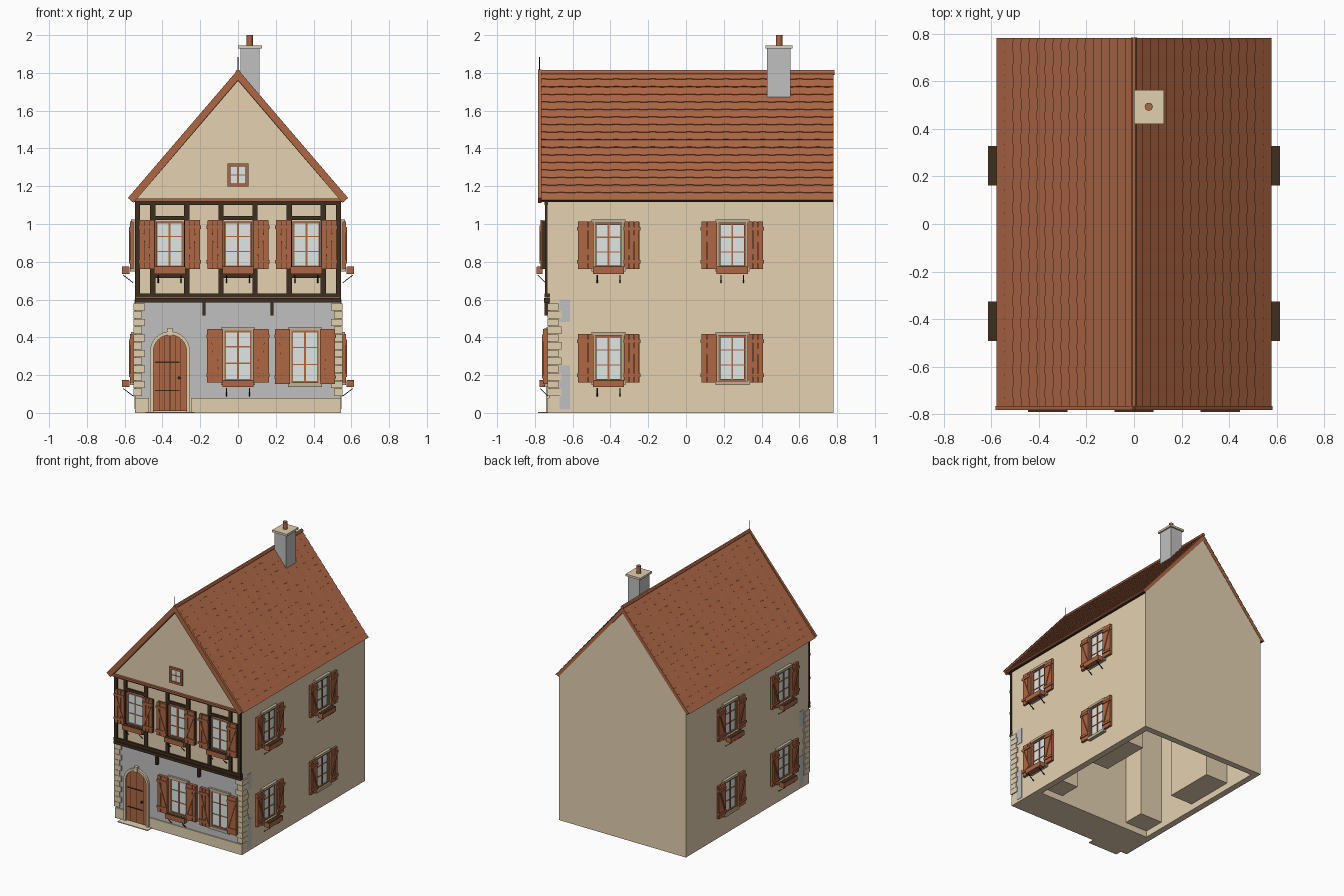
import bpy, bmesh, math
from mathutils import Matrix, Vector

if "Cube" in bpy.data.objects:
    bpy.data.objects.remove(bpy.data.objects["Cube"])


def mat(name, *rgb):
    m = bpy.data.materials.new(name)
    m.diffuse_color = (*rgb, 1)
    m.use_nodes = True
    m.node_tree.nodes["Principled BSDF"].inputs["Base Color"].default_value = m.diffuse_color
    return m


PLASTER = mat("tan plaster", 0.78, 0.635, 0.435)
STONE = mat("beige stone", 0.75, 0.63, 0.43)
SURROUND = mat("weathered stone", 0.52, 0.45, 0.32)
GREY = mat("grey render", 0.53, 0.53, 0.53)
TILE = mat("terracotta tile", 0.42, 0.135, 0.06)
WOOD = mat("red brown wood", 0.42, 0.135, 0.058)
DARK = mat("dark timber", 0.05, 0.026, 0.013)
IRON = mat("black iron", 0.03, 0.025, 0.02)
GLASS = mat("pale glass", 0.74, 0.81, 0.78)
I = Matrix.Identity(4)


def finish(name, bm, m, M=I, smooth=False):
    bmesh.ops.recalc_face_normals(bm, faces=bm.faces)
    me = bpy.data.meshes.new(name)
    bm.to_mesh(me)
    bm.free()
    me.transform(M)
    me.materials.append(m)
    ob = bpy.data.objects.new(name, me)
    bpy.context.collection.objects.link(ob)
    if smooth:
        bpy.context.view_layer.objects.active = ob
        ob.select_set(True)
        bpy.ops.object.shade_smooth_by_angle()
        ob.select_set(False)
    return ob


def boxes(name, m, items, M=I):
    """Each item is x0, x1, y0, y1, z0, z1 and an optional (axis, angle) tilt about its middle."""
    bm = bmesh.new()
    for it in items:
        x0, x1, y0, y1, z0, z1 = it[:6]
        T = Matrix.Translation(((x0 + x1) / 2, (y0 + y1) / 2, (z0 + z1) / 2))
        if len(it) > 6:
            T = T @ Matrix.Rotation(it[7], 4, it[6])
        bmesh.ops.create_cube(bm, size=1, matrix=T @ Matrix.Diagonal((x1 - x0, y1 - y0, z1 - z0, 1)))
    return finish(name, bm, m, M)


def prism(name, m, pts, y0, y1):
    """Outline in x and z, extruded along y."""
    bm = bmesh.new()
    f = bm.faces.new([bm.verts.new((x, y0, z)) for x, z in pts])
    r = bmesh.ops.extrude_face_region(bm, geom=[f])
    bmesh.ops.translate(bm, vec=(0, y1 - y0, 0), verts=[v for v in r["geom"] if isinstance(v, bmesh.types.BMVert)])
    return finish(name, bm, m)


def rod(name, m, r, length, M, n=16):
    bm = bmesh.new()
    bmesh.ops.create_cone(bm, cap_ends=True, segments=n, radius1=r, radius2=r, depth=length)
    return finish(name, bm, m, M, True)


# walls around a hollow room, with a thick front and the attic above
boxes("back_wall", PLASTER, [(-0.545, 0.545, 0.73, 0.78, 0, 1.05)])
boxes("side_walls", PLASTER, [(s * 0.52 - 0.025, s * 0.52 + 0.025, -0.72, 0.78, 0, 1.05) for s in (-1, 1)])
boxes("front_wall", PLASTER, [(-0.545, 0.545, -0.72, -0.45, 0, 1.05)])
prism("attic", PLASTER, [(-0.545, 1.05), (0.545, 1.05), (0.545, 1.13), (0, 1.765), (-0.545, 1.13)], -0.72, 0.78)
boxes("window_niches", PLASTER, [(s * 0.41 - 0.11, s * 0.41 + 0.11, y - w, y + w, 0.05, 1.02)
                                 for s in (-1, 1) for y, w in ((-0.40, 0.12), (0.26, 0.20))])

# ground floor front
boxes("grey_front", GREY, [(-0.545, 0.545, -0.724, -0.716, 0.08, 0.60)])
boxes("plinth", STONE, [(-0.25, 0.545, -0.732, -0.71, 0, 0.08), (-0.545, -0.47, -0.732, -0.71, 0, 0.08)])
boxes("grey_patches", GREY, [(s * 0.545 - 0.003, s * 0.545 + 0.003, -0.67, -0.615, a, b)
                             for s in (-1, 1) for a, b in ((0.02, 0.25), (0.48, 0.6))])
quoins = []
for i in range(12):
    z, w = 0.09 + i * 0.041, 0.06 if i % 2 else 0.045
    for s in (-1, 1):
        a, b = sorted((s * 0.553, s * (0.553 - w)))
        quoins.append((a, b, -0.734, -0.72 + 0.105 - w, z, z + 0.039))
boxes("quoins", STONE, quoins)

# jettied upper floor and gable
boxes("upper_front", PLASTER, [(-0.543, 0.543, -0.735, -0.70, 0.59, 1.13)])
prism("front_gable", PLASTER, [(-0.54, 1.13), (0.54, 1.13), (0, 1.765)], -0.755, -0.70)
boxes("gable_eave_strip", TILE, [(-0.56, 0.56, -0.772, -0.73, 1.118, 1.134)])
WX = (-0.362, 0, 0.362)
beams = [(-0.546, 0.546, -0.752, -0.72, 0.585, 0.607), (-0.546, 0.546, -0.748, -0.72, 0.610, 0.632),
         (-0.546, 0.546, -0.748, -0.73, 1.10, 1.118)]
beams += [(s * 0.533 - 0.013, s * 0.533 + 0.013, -0.746, -0.732, 0.63, 1.11) for s in (-1, 1)]
for x in WX:
    beams += [(x + s * 0.09 - 0.014, x + s * 0.09 + 0.014, -0.745, -0.732, 0.63, 1.11) for s in (-1, 1)]
    beams += [(x - 0.09, x + 0.09, -0.745, -0.732, z, z + 0.022) for z in (0.715, 1.02)]
boxes("timber_frame", DARK, beams)
boxes("corbels", DARK, [(s * 0.18 - 0.008, s * 0.18 + 0.008, -0.75, -0.71, 0.515, 0.59) for s in (-1, 1)])


def window(name, M, z0, z1, box=True, surround=True, half=0.165, out=0.0, back_mat=WOOD):
    """Local frame: x along the wall, -y outwards; out pushes the shutters forward."""
    w = 0.068
    boxes(name + "_glass", GLASS, [(-w, w, -0.006, 0.004, z0, z1)], M)
    h = z1 - z0
    sash = [(s * w - 0.005, s * w + 0.005, -0.014, 0, z0, z1) for s in (-1, 1)]
    sash += [(-w, w, -0.014, 0, z - 0.005, z + 0.005) for z in (z0 + 0.005, z1 - 0.005)]
    sash += [(-0.005, 0.005, -0.012, 0, z0, z1)]
    sash += [(-w, w, -0.010, 0, z - 0.003, z + 0.003) for z in (z0 + h * 0.35, z0 + h * 0.68)]
    boxes(name + "_sash", WOOD, sash, M)
    if surround:
        boxes(name + "_surround", SURROUND, [(-0.09, 0.09, -0.022, 0, z1, z1 + 0.018),
              (-0.09, 0.09, -0.026, 0, z0 - 0.022, z0)]
              + [(s * 0.081 - 0.009, s * 0.081 + 0.009, -0.016, 0, z0, z1) for s in (-1, 1)], M)
    # plank shutters with ledges and a diagonal brace
    planks, back = [], []
    for s in (-1, 1):
        a, b = 0.08, half - 0.002
        p = (b - a) / 3
        for i in range(3):
            c = s * (a + p * (i + 0.5))
            planks.append((c - p / 2 + 0.001, c + p / 2 - 0.001, -0.026 - out, -0.014 - out, z0 - 0.008, z1 + 0.008))
        lo, hi = sorted((s * a, s * (b + 0.005)))
        back.append((min(s * a, s * b), max(s * a, s * b), -0.018 - out, -0.008, z0 - 0.008, z1 + 0.006))
        for z in (z0 + 0.03, z1 - 0.03):
            planks.append((lo, hi, -0.033 - out, -0.02 - out, z - 0.009, z + 0.009))
        c, ang = s * (a + b) / 2, math.atan2(b - a - 0.018, h - 0.07)
        planks.append((c - 0.006, c + 0.006, -0.032 - out, -0.02 - out, z0 + 0.03, z1 - 0.03, 'Y', s * ang))
    boxes(name + "_shutters", WOOD, planks, M)
    boxes(name + "_shutter_backs", back_mat, back, M)
    if box:
        zb = z0 - 0.034
        boxes(name + "_flower_box", WOOD, [(-0.083, 0.083, -0.070, -0.030, zb, zb + 0.036)], M)
        boxes(name + "_soil", DARK, [(-0.081, 0.081, -0.068, -0.032, zb + 0.034, zb + 0.038)], M)
        boxes(name + "_brackets", IRON, [(s * 0.06 - 0.003, s * 0.06 + 0.003, -0.07, -0.002, zb - 0.029, zb - 0.025,
              'X', -0.65) for s in (-1, 1)], M)


for i, x in enumerate(WX):
    window(f"upper_front_window_{i}", Matrix.Translation((x, -0.737, 0)) @ Matrix.Diagonal((1, 0.76, 1, 1)),
           0.77, 1.012, True, False, 0.163, 0.018, DARK)
for i, (x, z0, half) in enumerate(((0, 0.17, 0.165), (0.355, 0.16, 0.160))):
    window(f"lower_front_window_{i}", Matrix.Translation((x, -0.724, 0)) @ Matrix.Diagonal((1, 0.75, 1, 1)),
           z0, 0.435, i == 0, True, half, 0.018)
for s, side in ((1, "right"), (-1, "left")):
    for j, y in enumerate((-0.41, 0.245)):
        M = Matrix.Translation((s * 0.545, y, 0)) @ Matrix.Rotation(s * math.pi / 2, 4, 'Z')
        window(f"{side}_lower_window_{j}", M, 0.17, 0.41, j == 0)
        window(f"{side}_upper_window_{j}", M, 0.77, 1.005)

# gable window
boxes("gable_glass", GLASS, [(-0.045, 0.045, -0.76, -0.75, 1.21, 1.31)])
boxes("gable_window_frame", WOOD, [(s * 0.048 - 0.008, s * 0.048 + 0.008, -0.768, -0.75, 1.20, 1.32) for s in (-1, 1)]
      + [(-0.056, 0.056, -0.768, -0.75, z, z + 0.016) for z in (1.198, 1.304)]
      + [(-0.004, 0.004, -0.764, -0.75, 1.20, 1.32), (-0.045, 0.045, -0.763, -0.75, 1.257, 1.263)])

# arched door, stone surround, ironwork and step
DX, SP = -0.36, 0.325


def arch(r, z=SP):
    return [(DX + r * math.cos(a), z + r * math.sin(a)) for a in (math.pi * k / 16 for k in range(17))]


prism("door", WOOD, [(DX + 0.088, 0.01)] + arch(0.088) + [(DX - 0.088, 0.01)], -0.730, -0.71)
prism("door_surround", STONE, [(DX + 0.106, 0)] + arch(0.106) + [(DX - 0.106, 0), (DX - 0.088, 0)]
      + arch(0.088)[::-1] + [(DX + 0.088, 0)], -0.742, -0.71)
boxes("keystone", STONE, [(DX - 0.013, DX + 0.013, -0.748, -0.71, 0.408, 0.45)])
boxes("door_plank_gaps", DARK, [(DX + k * 0.028 - 0.0015, DX + k * 0.028 + 0.0015, -0.7315, -0.725, 0.012,
      SP + math.sqrt(0.083 ** 2 - (k * 0.028) ** 2)) for k in (-2, -1, 0, 1, 2)])
boxes("door_hinges", IRON, [(DX - 0.08, DX + 0.05, -0.735, -0.725, z, z + 0.006) for z in (0.115, 0.265)])
rod("door_knob", IRON, 0.008, 0.02, Matrix.Translation((-0.312, -0.737, 0.185)) @ Matrix.Rotation(math.pi / 2, 4, 'X'), 10)
boxes("door_step", STONE, [(-0.49, -0.23, -0.783, -0.71, 0, 0.006)])

# roof slab, front verge boards, eave boards
prism("roof_slab", TILE, [(-0.572, 1.128), (0, 1.80), (0.572, 1.128), (0.548, 1.118), (0, 1.757), (-0.548, 1.118)], -0.775, 0.782)
prism("verge_boards", WOOD, [(-0.583, 1.138), (0, 1.818), (0.583, 1.138), (0.553, 1.112), (0, 1.762), (-0.553, 1.112)], -0.783, -0.765)
boxes("eave_boards", DARK, [(s * 0.552 - 0.008, s * 0.552 + 0.008, -0.765, 0.78, 1.116, 1.124) for s in (-1, 1)])

# overlapping tile courses with gently wavy lower edges
ROWS, COLS = 17, 64
bm = bmesh.new()
for s in (-1, 1):
    eave, ridge = Vector((s * 0.574, 0, 1.122)), Vector((0, 0, 1.803))
    up = ridge - eave
    nor = Vector((s * up.z, 0, abs(up.x))).normalized()
    for i in range(ROWS):
        rows = []
        for c in range(COLS + 1):
            y = Vector((0, -0.77 + 1.552 * c / COLS, 0))
            t = i / ROWS + (0.004 if c % 4 < 2 and i else 0)
            low, top = eave + up * t + y, eave + up * ((i + 1.1) / ROWS if i < ROWS - 1 else 1) + y
            rows.append([bm.verts.new(p) for p in (low, low + nor * 0.006, top + nor * 0.001)])
        for a, b in zip(rows, rows[1:]):
            for k in (0, 1):
                q = (a[k], b[k], b[k + 1], a[k + 1])
                bm.faces.new(q if s > 0 else q[::-1])
finish("roof_tiles", bm, TILE)
rod("ridge_tiles", TILE, 0.013, 1.565, Matrix.Translation((0, 0.003, 1.803)) @ Matrix.Rotation(math.pi / 2, 4, 'X'), 12)
rod("finial", IRON, 0.002, 0.07, Matrix.Translation((0, -0.776, 1.848)), 8)

# chimney
boxes("chimney_stack", GREY, [(0.012, 0.114, 0.43, 0.552, 1.66, 1.93)])
boxes("chimney_cap", STONE, [(0, 0.126, 0.42, 0.563, 1.928, 1.944)])
rod("chimney_pot", TILE, 0.017, 0.06, Matrix.Translation((0.062, 0.493, 1.970)))
